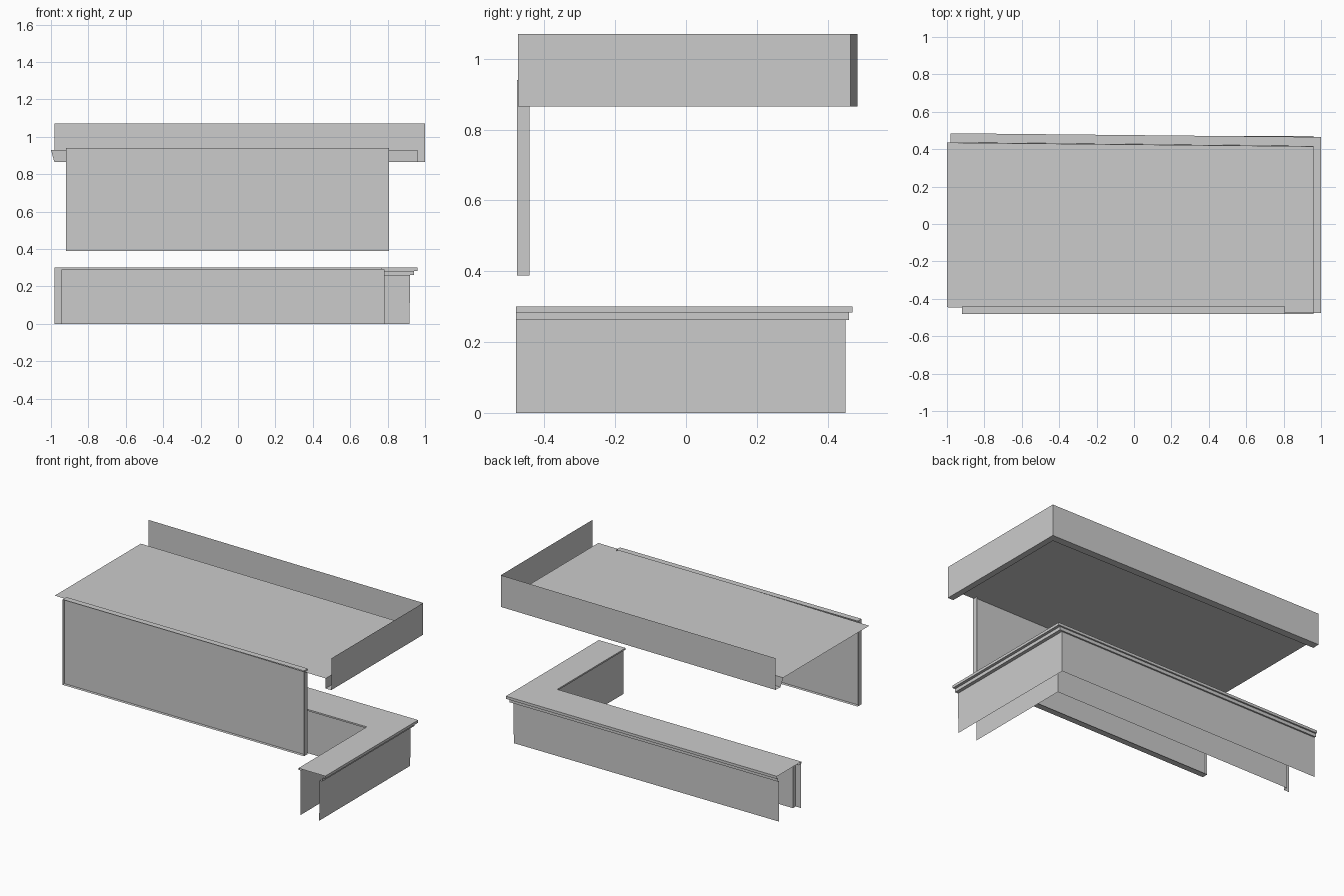
import bpy, bmesh

cube = bpy.data.objects.get("Cube")
if cube:
    bpy.data.objects.remove(cube, do_unlink=True)

grey = bpy.data.materials.new("light_grey")
grey.use_nodes = True
colour = (0.6, 0.6, 0.6, 1)
grey.diffuse_color = colour
grey.node_tree.nodes["Principled BSDF"].inputs["Base Color"].default_value = colour


def loft(name, rows):
    """Join consecutive rows of points into a thin sheet."""
    bm = bmesh.new()
    grid = [[bm.verts.new(p) for p in row] for row in rows]
    for lower, upper in zip(grid, grid[1:]):
        for i in range(len(lower) - 1):
            bm.faces.new((lower[i], lower[i + 1], upper[i + 1], upper[i]))
    bmesh.ops.recalc_face_normals(bm, faces=bm.faces)
    mesh = bpy.data.meshes.new(name)
    bm.to_mesh(mesh)
    bm.free()
    mesh.materials.append(grey)
    obj = bpy.data.objects.new(name, mesh)
    bpy.context.collection.objects.link(obj)
    return obj


def at_height(path, z):
    return [(x, y, z) for x, y in path]


def corner_path(x, y):
    """Plan of an L running along the back, then forward on the left side."""
    return [(-0.98, y), (x, y), (x, -0.48)]


# Hollow corner counter: outer wall, stepped moulding, top, inner wall
counter_profile = [
    (0.917, 0.45, 0), (0.92, 0.45, 0.262),
    (0.942, 0.46, 0.262), (0.942, 0.46, 0.283),
    (0.96, 0.47, 0.283), (0.96, 0.47, 0.3),
    (0.768, 0.22, 0.3), (0.768, 0.22, 0.29),
]
loft("counter", [at_height(corner_path(x, y), z) for x, y, z in counter_profile])
inner_plan = [(-0.94, 0.25), (0.782, 0.25), (0.782, -0.48)]
loft("counter_inner_wall", [at_height(inner_plan, z) for z in (0, 0.29)])
loft("counter_soffit", [at_height(corner_path(0.768, 0.22), 0.29),
                        at_height(corner_path(0.782, 0.25), 0.29)])

# Narrow post at the free end of the counter
post_plan = [(-0.98, 0.222), (-0.94, 0.222), (-0.94, 0.25)]
loft("counter_end_post", [at_height(post_plan, z) for z in (0, 0.3)])

# Slightly skewed canopy edge: fascia, bottom flange, inner riser
outer = [(-0.98, 0.485), (1.0, 0.465), (1.0, -0.475)]
inner = [(-0.982, 0.437), (0.96, 0.417), (0.96, -0.475)]
rim = [(-1.0, 0.435), (0.96, 0.415), (0.96, -0.475)]
loft("canopy_fascia", [at_height(outer, 1.07), at_height(outer, 0.865),
                       at_height(inner, 0.865), at_height(rim, 0.93)])

# Canopy deck
loft("canopy_deck", [at_height([(-1.0, -0.445), (0.96, -0.475)], 0.93),
                     at_height(rim[:2], 0.93)])

# Hanging front panel with flanges around its edge
left, right, bottom, top = -0.92, 0.808, 0.388, 0.94
loft("front_panel", [at_height([(left, -0.46), (right, -0.46)], z)
                     for z in (bottom, top)])
for label, z in (("bottom", bottom), ("top", top)):
    loft("panel_" + label + "_flange",
         [at_height([(left, y), (right, y)], z) for y in (-0.48, -0.44)])
for label, x in (("right", left), ("left", right)):
    loft("panel_" + label + "_flange",
         [at_height([(x, -0.478), (x, -0.442)], z) for z in (bottom, top)])
